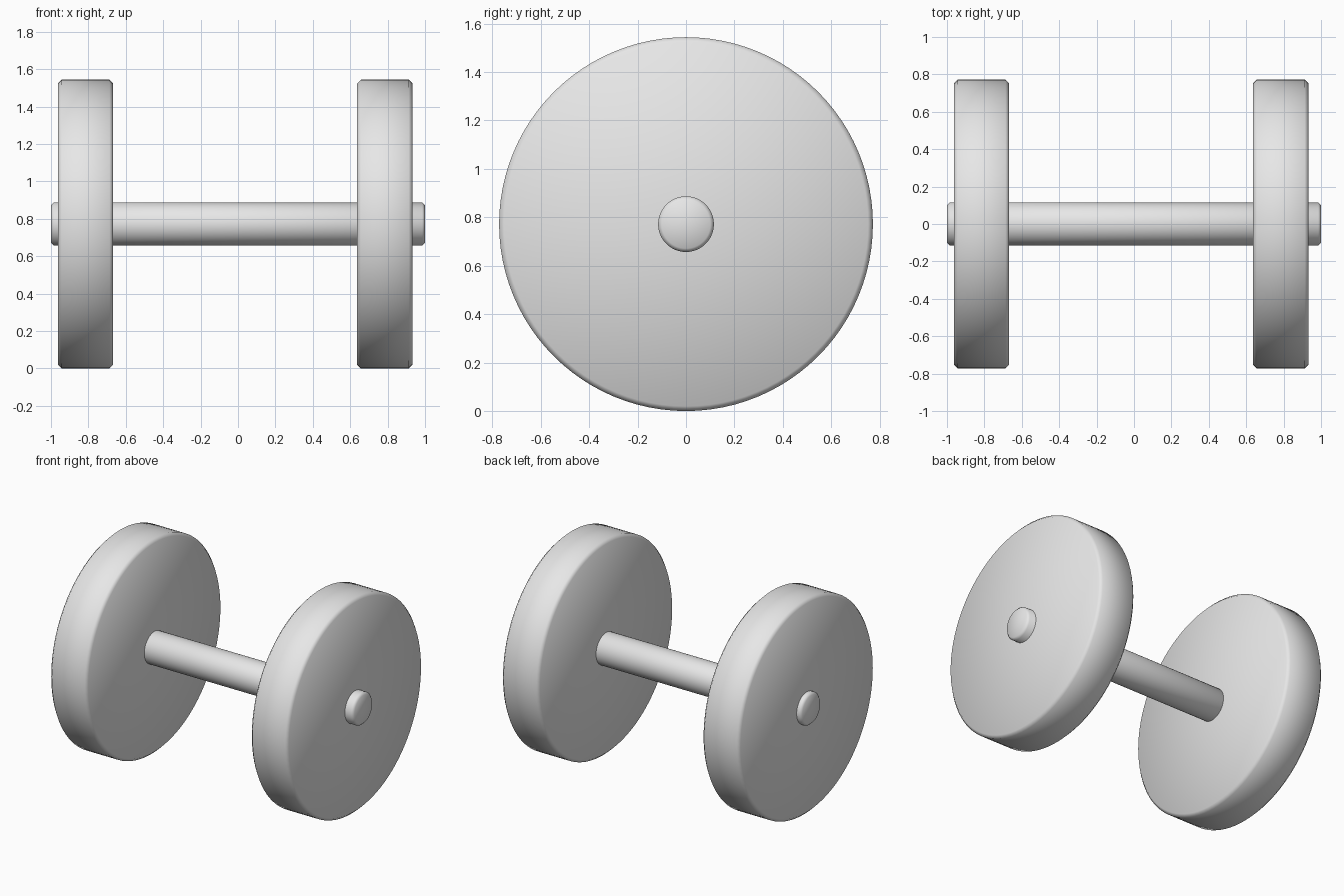
import bpy, bmesh, math

if "Cube" in bpy.data.objects:
    bpy.data.objects.remove(bpy.data.objects["Cube"])

RADIUS = 0.772      # plate radius, also the axle height
SEGMENTS = 96

grey = bpy.data.materials.new("plain grey")
grey.diffuse_color = (0.8, 0.8, 0.8, 1)
grey.use_nodes = True
grey.node_tree.nodes["Principled BSDF"].inputs["Base Color"].default_value = grey.diffuse_color


def disc(name, x0, x1, radius, chamfer):
    """Chamfered cylinder along x, smooth shaded, with flat end caps."""
    profile = [(x0, radius - chamfer), (x0 + chamfer, radius),
               (x1 - chamfer, radius), (x1, radius - chamfer)]
    bm = bmesh.new()
    rings = []
    for x, r in profile:
        rings.append([bm.verts.new((x, r * math.cos(a), RADIUS + r * math.sin(a)))
                      for a in (2 * math.pi * i / SEGMENTS for i in range(SEGMENTS))])
    for a, b in zip(rings, rings[1:]):
        for i in range(SEGMENTS):
            j = (i + 1) % SEGMENTS
            bm.faces.new((a[i], a[j], b[j], b[i]))
    for ring, x in ((rings[0], x0), (rings[-1], x1)):
        centre = bm.verts.new((x, 0, RADIUS))
        for i in range(SEGMENTS):
            bm.faces.new((ring[i], ring[(i + 1) % SEGMENTS], centre))
    bmesh.ops.recalc_face_normals(bm, faces=bm.faces)
    for f in bm.faces:
        f.smooth = True
    mesh = bpy.data.meshes.new(name)
    bm.to_mesh(mesh)
    bm.free()
    mesh.materials.append(grey)
    obj = bpy.data.objects.new(name, mesh)
    bpy.context.collection.objects.link(obj)
    return obj


# Handle bar running through both weights
disc("handle_bar", -1.0, 1.0, 0.115, 0.015)

# Weight plates
disc("left_weight", -0.963, -0.667, RADIUS, 0.02)
disc("right_weight", 0.637, 0.933, RADIUS, 0.02)
